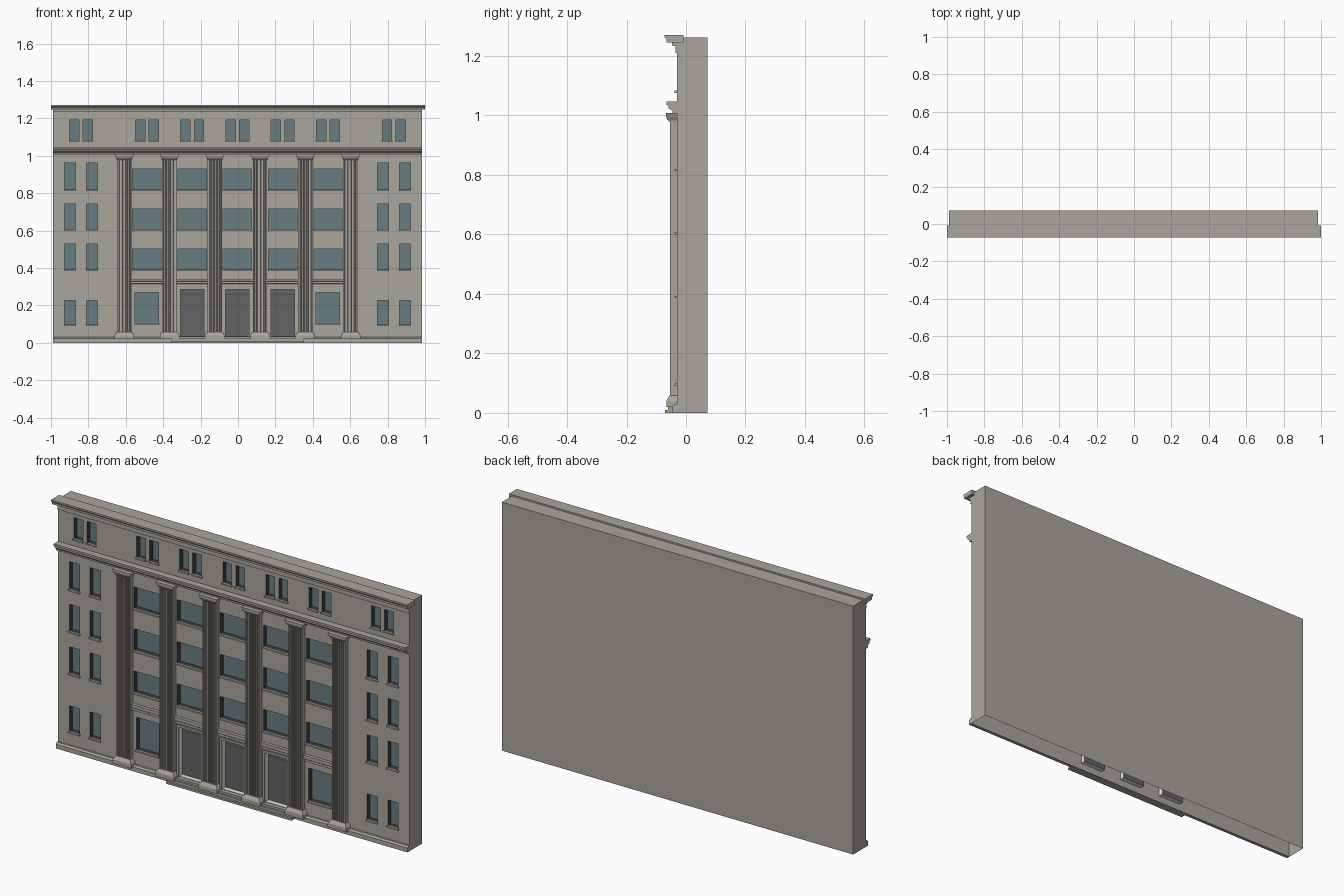
import bpy
import bmesh

cube = bpy.data.objects.get("Cube")
if cube:
    bpy.data.objects.remove(cube, do_unlink=True)


def material(name, rgb):
    m = bpy.data.materials.new(name)
    m.use_nodes = True
    m.diffuse_color = (*rgb, 1)
    m.node_tree.nodes["Principled BSDF"].inputs["Base Color"].default_value = (*rgb, 1)
    return m


STONE, GLASS, FRAME, DOOR, WHITE = range(5)
MATS = [
    material("warm grey stone", (0.40, 0.38, 0.33)),
    material("blue grey glass", (0.136, 0.205, 0.223)),
    material("dark window frame", (0.05, 0.05, 0.047)),
    material("grey door", (0.125, 0.125, 0.125)),
    material("white door reveal", (0.85, 0.85, 0.84)),
]


def finish(name, bm, recalc=True):
    if recalc:
        bmesh.ops.recalc_face_normals(bm, faces=bm.faces)
    me = bpy.data.meshes.new(name)
    bm.to_mesh(me)
    bm.free()
    for m in MATS:
        me.materials.append(m)
    ob = bpy.data.objects.new(name, me)
    bpy.context.collection.objects.link(ob)
    return ob


def quad(bm, pts, mat=STONE):
    f = bm.faces.new([bm.verts.new(p) for p in pts])
    f.material_index = mat
    return f


def loft(bm, rings):
    """Closed solid through rings of equal point count."""
    loops = [[bm.verts.new(p) for p in ring] for ring in rings]
    for a, b in zip(loops, loops[1:]):
        for i in range(len(a)):
            j = (i + 1) % len(a)
            bm.faces.new((a[i], a[j], b[j], b[i]))
    bm.faces.new(loops[0])
    bm.faces.new(loops[-1])


def box(bm, x0, x1, y0, y1, z0, z1):
    loft(bm, [[(x0, y0, z), (x1, y0, z), (x1, y1, z), (x0, y1, z)] for z in (z0, z1)])


def moulding(name, profile, x0, x1):
    """Sweep a (y, z) profile along x."""
    bm = bmesh.new()
    loft(bm, [[(x, y, z) for y, z in profile] for x in (x0, x1)])
    finish(name, bm)


LEFT, RIGHT, WALL, BACK, TOP = -0.99, 0.985, -0.03, 0.072, 1.262
MID, BAY = -0.003, 0.242

# Openings as (x0, x1, z0, z1, pane count)
windows, doors = [], []


def window(cx, half, z0, z1, panes=1):
    windows.append((MID + cx - half, MID + cx + half, z0, z1, panes))


bays = [k * BAY for k in range(-2, 3)]
for cx in bays + [-0.836, 0.836]:
    for s in (-1, 1):
        window(cx + s * 0.0365, 0.025, 1.083, 1.19)
for cx in (-0.895, -0.778, 0.778, 0.895):
    for z0, z1 in ((0.82, 0.96), (0.607, 0.743), (0.393, 0.527), (0.098, 0.227)):
        window(cx, 0.029, z0, z1)
for cx in bays:
    for z0 in (0.82, 0.607, 0.393):
        window(cx, 0.076, z0, z0 + 0.108, 2)
for cx in bays[1:4]:
    doors.append((MID + cx - 0.063, MID + cx + 0.063, 0.035, 0.286, 1))
for cx in (bays[0], bays[4]):
    window(cx, 0.063, 0.105, 0.27, 2)

# Wall: facade sheet with holes, plus sides, back and roof, open underneath
holes = windows + doors
xs = sorted({round(v, 4) for h in holes for v in h[:2]} | {LEFT, RIGHT})
zs = sorted({round(v, 4) for h in holes for v in h[2:4]} | {0, TOP})
bm = bmesh.new()
for x0, x1 in zip(xs, xs[1:]):
    for z0, z1 in zip(zs, zs[1:]):
        cx, cz = (x0 + x1) / 2, (z0 + z1) / 2
        if not any(h[0] < cx < h[1] and h[2] < cz < h[3] for h in holes):
            quad(bm, [(x0, WALL, z0), (x1, WALL, z0), (x1, WALL, z1), (x0, WALL, z1)])
bmesh.ops.remove_doubles(bm, verts=bm.verts, dist=1e-5)
quad(bm, [(RIGHT, BACK, 0), (LEFT, BACK, 0), (LEFT, BACK, TOP), (RIGHT, BACK, TOP)])
quad(bm, [(RIGHT, WALL, 0), (RIGHT, BACK, 0), (RIGHT, BACK, TOP), (RIGHT, WALL, TOP)])
quad(bm, [(LEFT, BACK, 0), (LEFT, WALL, 0), (LEFT, WALL, TOP), (LEFT, BACK, TOP)])
quad(bm, [(LEFT, WALL, TOP), (RIGHT, WALL, TOP), (RIGHT, BACK, TOP), (LEFT, BACK, TOP)])
finish("building_wall", bm, recalc=False)


def recess(bm, opening, depth, reveal, panel, rim):
    """Reveals facing inward, with framed panels at the back."""
    x0, x1, z0, z1, panes = opening
    y = WALL + depth
    corners = [(x0, z0), (x1, z0), (x1, z1), (x0, z1)]
    for (ax, az), (bx, bz) in zip(corners, corners[1:] + corners[:1]):
        quad(bm, [(ax, WALL, az), (ax, y, az), (bx, y, bz), (bx, WALL, bz)][::-1], reveal)
    w = (x1 - x0) / panes
    for i in range(panes):
        a, b = x0 + i * w, x0 + (i + 1) * w
        f = quad(bm, [(a, y, z0), (b, y, z0), (b, y, z1), (a, y, z1)], panel)
        if rim:
            ring = bmesh.ops.inset_individual(bm, faces=[f], thickness=rim)["faces"]
            for r in ring:
                r.material_index = FRAME
            f.material_index = panel


bm = bmesh.new()
for w in windows:
    recess(bm, w, 0.025, FRAME, GLASS, 0.005 if w[4] == 1 else 0.004)
finish("windows", bm, recalc=False)

bm = bmesh.new()
for d in doors:
    recess(bm, d, 0.025, WHITE, DOOR, 0)
    y = WALL + 0.023
    quad(bm, [(d[0], y, 0.257), (d[1], y, 0.257), (d[1], y, 0.26), (d[0], y, 0.26)], FRAME)
finish("doors", bm, recalc=False)

# Window sills
bm = bmesh.new()
for x0, x1, z0, z1, n in windows:
    box(bm, x0 - 0.004, x1 + 0.004, -0.039, WALL, z0 - 0.007, z0)
finish("window_sills", bm)

# Door casings
bm = bmesh.new()
for x0, x1, z0, z1, n in doors:
    box(bm, x0 - 0.012, x0, -0.037, WALL, 0.03, z1)
    box(bm, x1, x1 + 0.012, -0.037, WALL, 0.03, z1)
    box(bm, x0 - 0.012, x1 + 0.012, -0.037, WALL, z1, z1 + 0.011)
finish("door_casings", bm)

# Fluted columns with flared bases and capitals
FLUTES, HALF = 6, 0.038
outline = [(-HALF, WALL)]
step = 2 * HALF / (FLUTES * 4 + 2)
for i in range(FLUTES):
    x = -HALF + i * 4 * step
    outline += [(x, -0.053), (x + 2 * step, -0.053),
                (x + 2.5 * step, -0.046), (x + 3.5 * step, -0.046)]
outline += [(HALF - 2 * step, -0.053), (HALF, -0.053), (HALF, WALL)]
base = [(0.052, -0.066, 0.02), (0.052, -0.066, 0.04), (0.047, -0.062, 0.048), (0.039, -0.055, 0.058)]
capital = [(0.039, -0.055, 0.978), (0.041, -0.062, 0.985), (0.047, -0.067, 0.995), (0.052, -0.067, 1.008)]


def rings(c, steps):
    return [[(c - h, y, z), (c + h, y, z), (c + h, WALL, z), (c - h, WALL, z)] for h, y, z in steps]


for i in range(6):
    c = MID + BAY * (i - 2.5)
    bm = bmesh.new()
    loft(bm, [[(c + x, y, z) for x, y in outline] for z in (0.05, 0.985)])
    loft(bm, rings(c, base))
    loft(bm, rings(c, capital))
    finish(f"column_{i + 1}", bm)

# String course above the ground floor, between the columns
moulding("string_course", [(WALL, 0.302), (-0.036, 0.302), (-0.036, 0.314), (-0.041, 0.318),
                           (-0.041, 0.328), (-0.046, 0.33), (-0.046, 0.337), (WALL, 0.337)],
         MID - 2.5 * BAY, MID + 2.5 * BAY)

# Main band over the columns
moulding("entablature", [(WALL, 1.006), (-0.045, 1.006), (-0.045, 1.014), (-0.052, 1.02),
                         (-0.058, 1.024), (-0.058, 1.032), (-0.065, 1.036), (-0.065, 1.046),
                         (WALL, 1.046)], LEFT, RIGHT)

# Roof cornice
moulding("cornice_bed", [(-0.01, 1.21), (-0.036, 1.21), (-0.036, 1.233), (-0.047, 1.235),
                         (-0.047, 1.248), (-0.01, 1.248)], LEFT, RIGHT)
moulding("cornice", [(-0.008, 1.246), (-0.066, 1.246), (-0.066, 1.256), (-0.072, 1.262),
                     (-0.072, 1.27), (-0.008, 1.27)], -1, 1)

# Plinth and entrance steps
moulding("plinth", [(WALL, 0), (-0.047, 0), (-0.047, 0.022), (-0.04, 0.03), (WALL, 0.03)], LEFT, RIGHT)
moulding("entrance_steps", [(WALL, 0), (-0.071, 0), (-0.071, 0.01), (-0.06, 0.01),
                            (-0.06, 0.022), (-0.05, 0.022), (-0.05, 0.033), (WALL, 0.033)],
         -0.355, 0.35)
